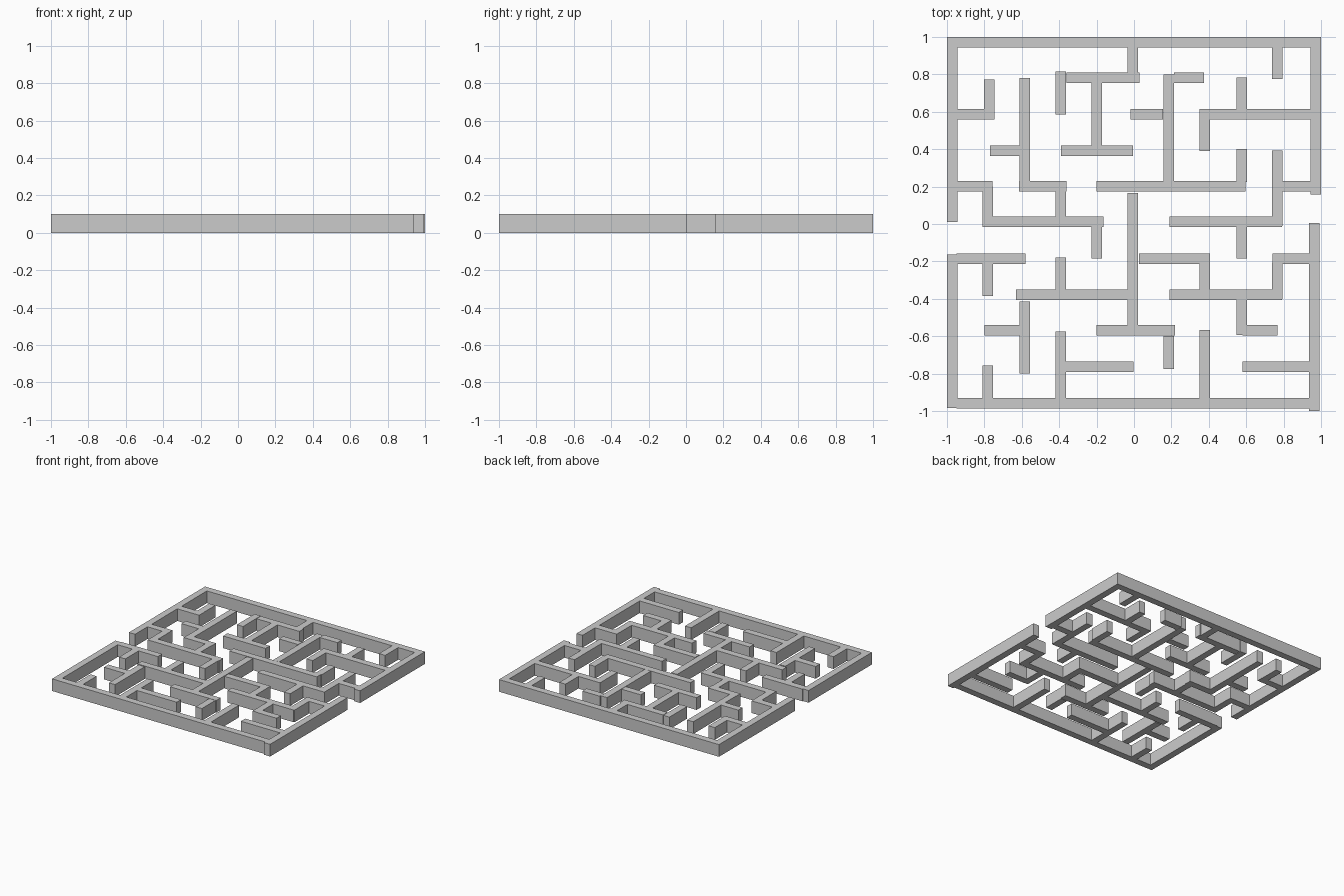
import bpy

HEIGHT = 0.1
THICK = 0.056

# Walls running along x: row centre y -> spans in x
rows = {
    0.972: [(-0.945, 1.0)],
    0.783: [(-0.36, 0.03), (0.215, 0.375)],
    0.588: [(-0.95, -0.745), (-0.02, 0.155), (0.35, 0.945)],
    0.392: [(-0.77, -0.61), (-0.39, -0.005)],
    0.201: [(-0.95, -0.757), (-0.615, -0.36), (-0.2, 0.595), (0.79, 0.945)],
    0.013: [(-0.805, -0.163), (0.19, 0.79)],
    -0.185: [(-0.95, -0.58), (0.027, 0.405), (0.74, 0.945)],
    -0.377: [(-0.63, -0.03), (0.19, 0.79)],
    -0.568: [(-0.8, -0.61), (-0.2, 0.22), (0.58, 0.767)],
    -0.763: [(-0.365, -0.003), (0.58, 0.945)],
    -0.958: [(-0.95, 0.945)],
}

# Walls running along y: column centre x -> spans in y
columns = {
    -0.972: [(0.012, 1.0), (-0.985, -0.163)],
    -0.775: [(0.56, 0.773)],
    -0.783: [(-0.015, 0.2), (-0.385, -0.2), (-0.945, -0.757)],
    -0.585: [(0.175, 0.78), (-0.8, -0.415)],
    -0.392: [(0.585, 0.815), (0.03, 0.2), (-0.36, -0.178), (-0.945, -0.575)],
    -0.198: [(0.365, 0.805), (-0.185, 0.0)],
    -0.007: [(0.755, 0.95), (-0.54, 0.165)],
    0.186: [(0.23, 0.8), (-0.775, -0.6)],
    0.378: [(0.39, 0.6), (-0.36, -0.2), (-0.945, -0.567)],
    0.575: [(0.6, 0.783), (0.225, 0.4), (-0.185, 0.0), (-0.593, -0.38)],
    0.767: [(0.775, 0.95), (-0.012, 0.392), (-0.402, -0.205)],
    0.972: [(0.157, 0.99)],
    0.964: [(-1.0, 0.005)],
}


def wall(name, cx, cy, sx, sy):
    bpy.ops.mesh.primitive_cube_add(size=1, location=(cx, cy, HEIGHT / 2))
    ob = bpy.context.object
    ob.name = name
    ob.scale = (sx, sy, HEIGHT)
    bpy.ops.object.transform_apply(location=False, rotation=False, scale=True)


# Cross walls
for y, spans in rows.items():
    for a, b in spans:
        wall("cross_wall", (a + b) / 2, y, b - a, THICK)

# Lengthwise walls
for x, spans in columns.items():
    for a, b in spans:
        wall("lengthwise_wall", x, (a + b) / 2, THICK, b - a)
